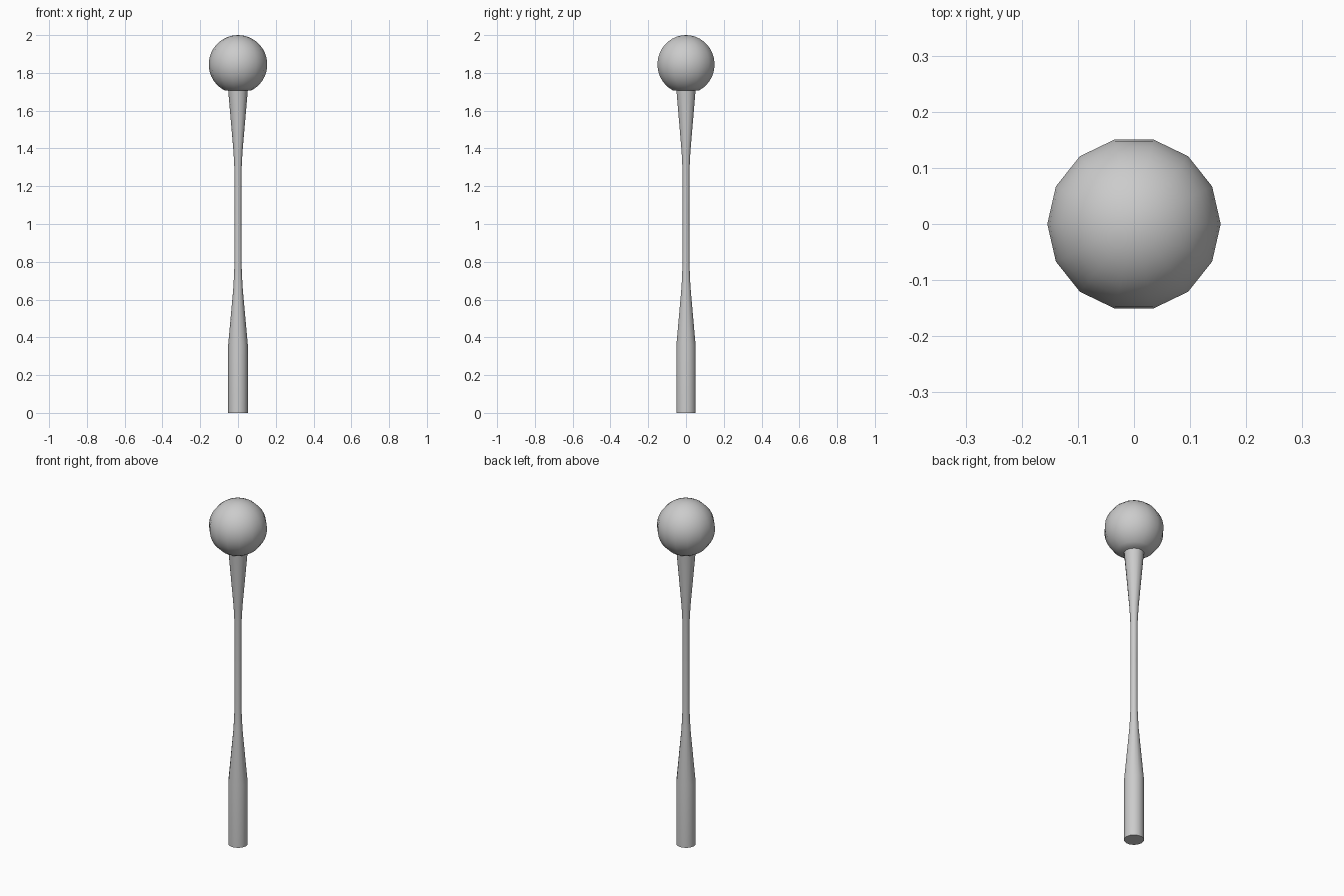
import bpy, bmesh
from math import sin, cos, pi, radians

if "Cube" in bpy.data.objects:
    bpy.data.objects.remove(bpy.data.objects["Cube"])

SIDES = 14


def lathe(name, profile, angle):
    """Revolve (radius, z) points about z; radius 0 makes a pole, open ends are capped."""
    bm = bmesh.new()
    rings = []
    for r, z in profile:
        n = SIDES if r > 0 else 1
        rings.append([bm.verts.new((r * cos(2 * pi * i / SIDES), r * sin(2 * pi * i / SIDES), z))
                      for i in range(n)])
    for a, b in zip(rings, rings[1:]):
        for i in range(SIDES):
            j = (i + 1) % SIDES
            if len(b) == 1:
                bm.faces.new((a[i], a[j], b[0]))
            else:
                bm.faces.new((a[i], a[j], b[j], b[i]))
    for ring in (rings[0], rings[-1]):
        if len(ring) > 1:
            bm.faces.new(ring)
    bmesh.ops.recalc_face_normals(bm, faces=bm.faces)
    mesh = bpy.data.meshes.new(name)
    bm.to_mesh(mesh)
    bm.free()
    obj = bpy.data.objects.new(name, mesh)
    bpy.context.collection.objects.link(obj)
    bpy.ops.object.select_all(action='DESELECT')
    obj.select_set(True)
    bpy.context.view_layer.objects.active = obj
    bpy.ops.object.shade_smooth_by_angle(angle=radians(angle))
    return obj


# Waisted shaft: thick grip, slim middle, flared neck
lathe("shaft", [(0.052, 0), (0.052, 0.36), (0.024, 0.67), (0.019, 0.78), (0.018, 1.07),
                (0.019, 1.29), (0.024, 1.385), (0.052, 1.708)], 40)

# Ball head, cut flat where it meets the neck
R, CZ, RINGS = 0.155, 1.845, 16
start = 0.155 * pi
ball = []
for k in range(RINGS):
    t = start + (pi - start) * k / RINGS
    ball.append((R * sin(t), CZ - R * cos(t)))
ball.append((0, CZ + R))
lathe("ball_head", ball, 40)
